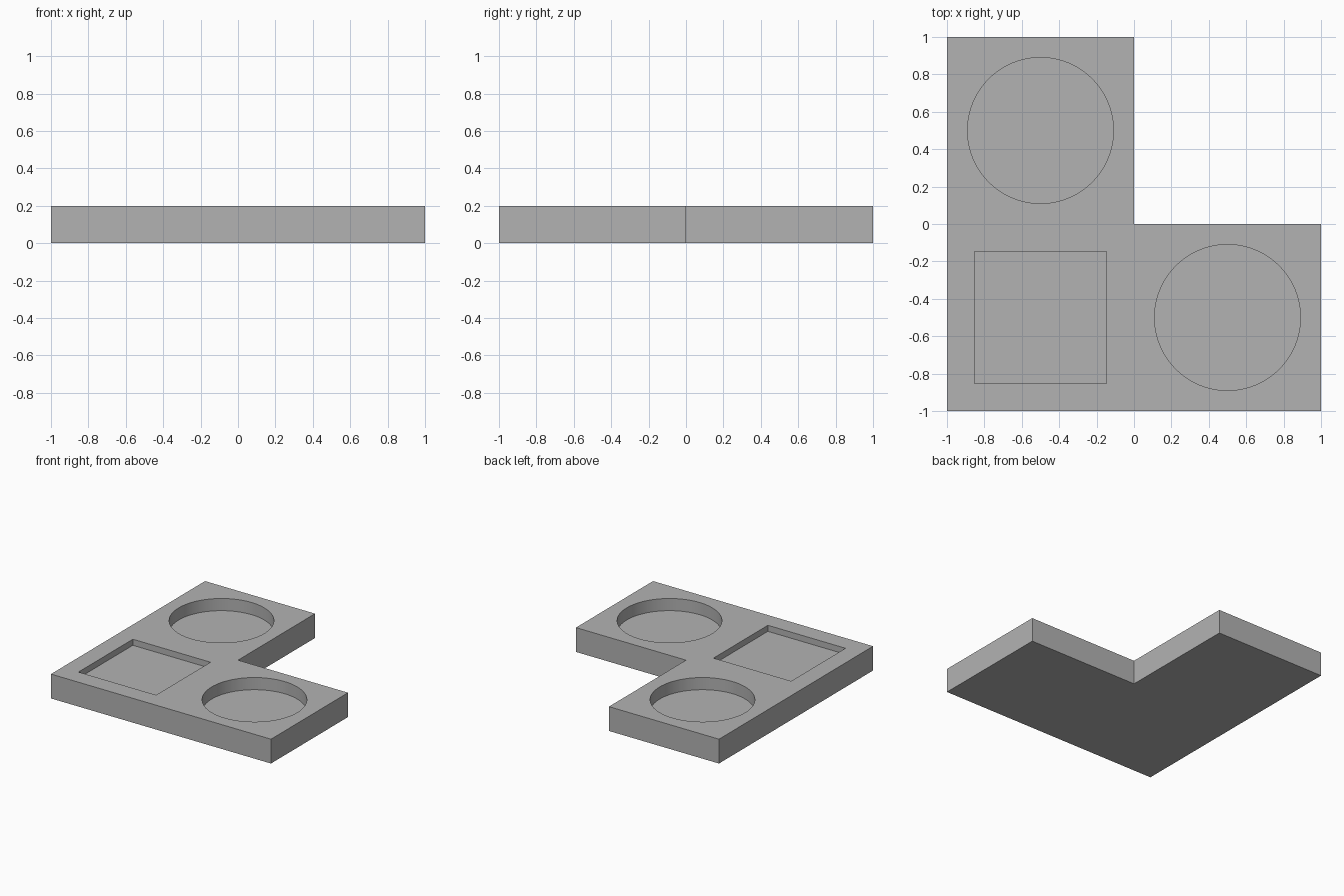
import bpy, bmesh, math

cube = bpy.data.objects.get("Cube")
if cube:
    bpy.data.objects.remove(cube, do_unlink=True)

HEIGHT = 0.2

grey = bpy.data.materials.new("plain grey")
grey.use_nodes = True
colour = (0.45, 0.45, 0.45, 1)
grey.diffuse_color = colour
grey.node_tree.nodes["Principled BSDF"].inputs["Base Color"].default_value = colour


def prism(name, outline, bottom, top):
    """Extrude a closed outline straight up between two heights."""
    bm = bmesh.new()
    face = bm.faces.new([bm.verts.new((x, y, bottom)) for x, y in outline])
    up = bmesh.ops.extrude_face_region(bm, geom=[face])["geom"]
    bmesh.ops.translate(bm, vec=(0, 0, top - bottom),
                        verts=[v for v in up if isinstance(v, bmesh.types.BMVert)])
    bmesh.ops.recalc_face_normals(bm, faces=bm.faces)
    mesh = bpy.data.meshes.new(name)
    bm.to_mesh(mesh)
    bm.free()
    mesh.materials.append(grey)
    obj = bpy.data.objects.new(name, mesh)
    bpy.context.collection.objects.link(obj)
    return obj


def ring(x, y, radius, sides, turn=0):
    angles = [turn + math.tau * i / sides for i in range(sides)]
    return [(x + radius * math.cos(a), y + radius * math.sin(a)) for a in angles]


# L-shaped tray
tray = prism("tray", [(-1, -1), (1, -1), (1, 0), (0, 0), (0, 1), (-1, 1)], 0, HEIGHT)

# Recesses: two round wells and a shallower square one at the corner
recesses = [
    ("back_round_well", ring(-0.5, 0.5, 0.39, 96), 0.1),
    ("side_round_well", ring(0.5, -0.5, 0.39, 96), 0.1),
    ("square_well", ring(-0.5, -0.5, 0.353 * math.sqrt(2), 4, math.pi / 4), 0.05),
]
for name, outline, depth in recesses:
    cutter = prism(name + "_cutter", outline, HEIGHT - depth, HEIGHT + 0.1)
    cut = tray.modifiers.new(name, "BOOLEAN")
    cut.operation = "DIFFERENCE"
    cut.solver = "EXACT"
    cut.object = cutter
    bpy.context.view_layer.objects.active = tray
    bpy.ops.object.modifier_apply(modifier=cut.name)
    bpy.data.objects.remove(cutter, do_unlink=True)

# Smooth round walls, sharp edges
bpy.ops.object.select_all(action="DESELECT")
tray.select_set(True)
bpy.context.view_layer.objects.active = tray
bpy.ops.object.shade_smooth_by_angle(angle=math.radians(30))
